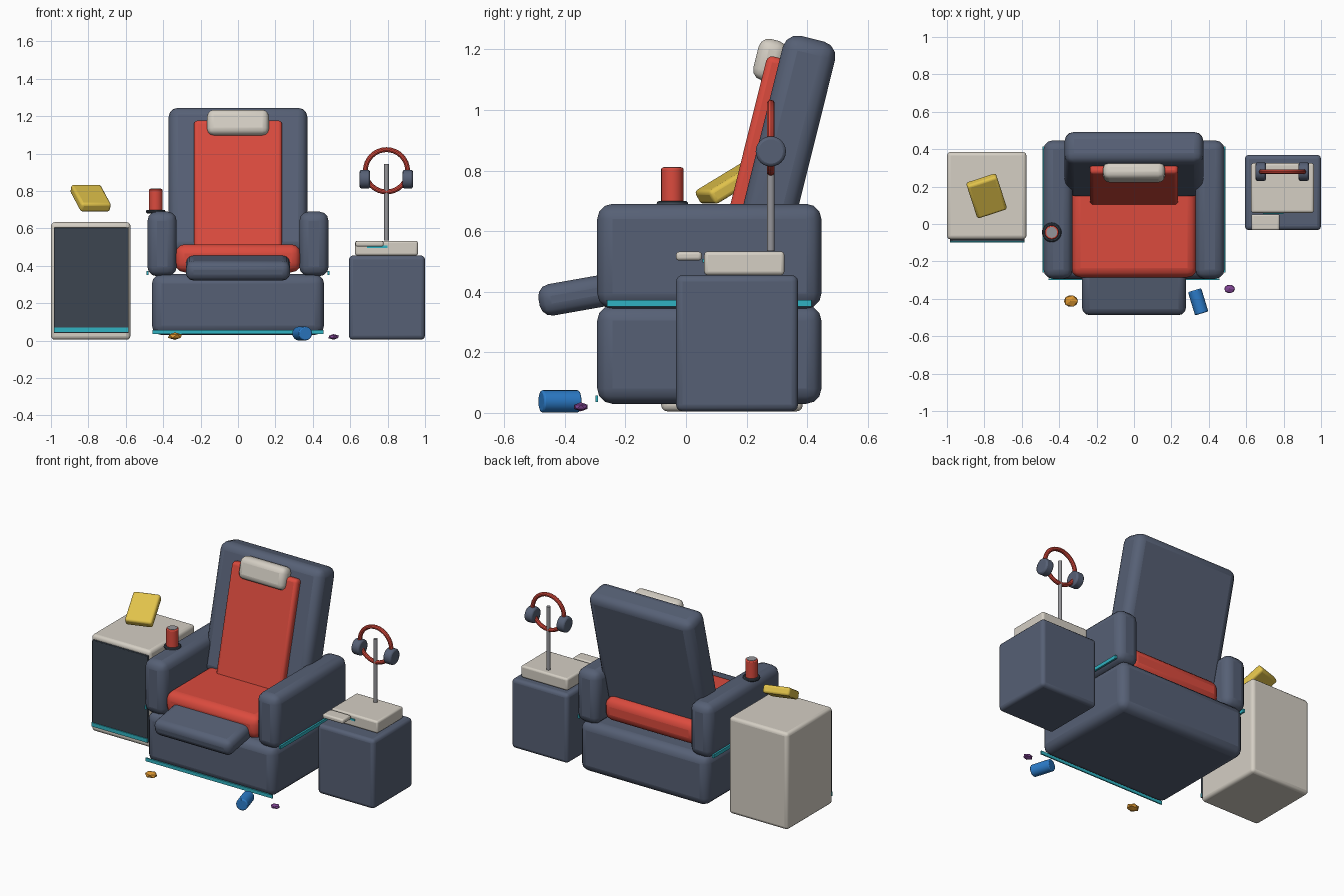
import bpy
from math import radians, pi

if "Cube" in bpy.data.objects:
    bpy.data.objects.remove(bpy.data.objects["Cube"])


def material(name, rgb):
    m = bpy.data.materials.new(name)
    m.diffuse_color = (*rgb, 1)
    m.use_nodes = True
    m.node_tree.nodes["Principled BSDF"].inputs["Base Color"].default_value = m.diffuse_color
    return m


BLUE = material("slate_blue", (0.093, 0.117, 0.178))
RED = material("red", (0.71, 0.07, 0.048))
WHITE = material("off_white", (0.66, 0.62, 0.55))
YELLOW = material("yellow", (0.75, 0.54, 0.07))
TEAL = material("teal", (0.03, 0.45, 0.54))
DARK = material("dark", (0.045, 0.06, 0.08))
CAN_BLUE = material("bright_blue", (0.025, 0.2, 0.58))
ORANGE = material("orange", (0.7, 0.3, 0.03))
PURPLE = material("purple", (0.22, 0.06, 0.3))
METAL = material("metal", (0.3, 0.3, 0.32))


def finish(name, mat, bevel=0, segments=3):
    ob = bpy.context.object
    ob.name = name
    ob.data.materials.append(mat)
    bpy.ops.object.shade_smooth_by_angle(angle=radians(32))
    if bevel:
        mod = ob.modifiers.new("bevel", "BEVEL")
        mod.width, mod.segments = bevel, segments
        mod.limit_method = "ANGLE"
    return ob


def box(name, center, size, mat, bevel=0, rot=(0, 0, 0), segments=3):
    bpy.ops.mesh.primitive_cube_add(size=1, location=center,
                                    rotation=[radians(a) for a in rot])
    bpy.context.object.scale = size
    bpy.ops.object.transform_apply(location=False, rotation=False, scale=True)
    return finish(name, mat, bevel, segments)


def span(name, x, y, z, mat, bevel=0, segments=3):
    """Box given by its minimum and maximum on each axis."""
    return box(name, [sum(a) / 2 for a in (x, y, z)],
               [a[1] - a[0] for a in (x, y, z)], mat, bevel, segments=segments)


def cylinder(name, center, r, depth, mat, bevel=0, rot=(0, 0, 0), verts=24):
    bpy.ops.mesh.primitive_cylinder_add(vertices=verts, radius=r, depth=depth, location=center,
                                        rotation=[radians(a) for a in rot])
    return finish(name, mat, bevel, 2)


def ring(name, center, major, minor, mat, rot=(0, 0, 0)):
    bpy.ops.mesh.primitive_torus_add(major_radius=major, minor_radius=minor, major_segments=32,
                                     minor_segments=10, location=center,
                                     rotation=[radians(a) for a in rot])
    return finish(name, mat)


def crumb(name, center, size, mat):
    bpy.ops.mesh.primitive_ico_sphere_add(subdivisions=1, radius=1, location=center)
    ob = bpy.context.object
    ob.scale = size
    ob.name = name
    ob.data.materials.append(mat)


# Armchair body
span("chair_base", (-.46, .46), (-.293, .447), (.03, .355), BLUE, .05)
span("seat_cushion", (-.335, .335), (-.285, .38), (.365, .515), RED, .05)
box("backrest", (0, .321, .847), (.742, .178, .8), BLUE, .05, (-14, 0, 0))
box("back_pad", (0, .209, .815), (.472, .06, .74), RED, .02, (-14, 0, 0))
box("head_cushion", (0, .277, 1.163), (.33, .095, .14), WHITE, .035, (-14, 0, 0))
box("footrest", (0, -.362, .388), (.556, .25, .105), BLUE, .04, (10, 0, 0))
for side, s in (("left", -1), ("right", 1)):
    box(side + "_arm", (s * .406, .077, .517), (.156, .74, .346), BLUE, .05)
    box(side + "_arm_light_strip", (s * .484, .077, .362), (.012, .675, .022), TEAL)
span("front_light_strip", (-.456, .456), (-.299, -.291), (.036, .058), TEAL)

# Drink in the arm's cup holder
ring("cup_holder", (-.44, -.045, .69), .042, .01, DARK)
cylinder("drink_can", (-.44, -.045, .75), .037, .12, RED, .006)
cylinder("drink_can_lid", (-.44, -.045, .808), .029, .008, METAL)

# Small fridge with glass front
span("fridge", (-1, -.575), (-.082, .385), (.005, .633), WHITE, .02)
span("fridge_door", (-.985, -.585), (-.094, -.075), (.04, .605), DARK, .004)
span("fridge_light_strip", (-.985, -.585), (-.1, -.09), (.045, .07), TEAL)
box("snack_packet", (-.788, .15, .762), (.168, .215, .052), YELLOW, .014, (30, 0, 18))

# Side cabinet with console
span("side_cabinet", (.593, 1), (-.033, .37), (.005, .455), BLUE, .022)
span("console_box", (.626, .962), (.06, .325), (.455, .533), WHITE, .012)
span("console_tray", (.628, .778), (-.033, .052), (.503, .532), WHITE, .01)
span("console_light_strip", (.69, .80), (.054, .064), (.496, .508), TEAL)

# Headphones on a stand
cylinder("headphone_stand", (.794, .28, .74), .0125, .41, METAL)
ring("headphone_band", (.794, .28, .908), .113, .013, RED, (90, 0, 0))
for side, s in (("left", -1), ("right", 1)):
    cylinder(side + "_ear_cup", (.793 + s * .115, .28, .863), .05, .055, BLUE, .01,
             (0, 90, 0))

# Litter on the floor
cylinder("fallen_can", (.343, -.416, .038), .037, .13, CAN_BLUE, .006, (90, 0, 17))
crumb("orange_crumb", (-.337, -.412, .024), (.042, .035, .02), ORANGE)
crumb("purple_crumb", (.511, -.347, .02), (.032, .026, .015), PURPLE)
